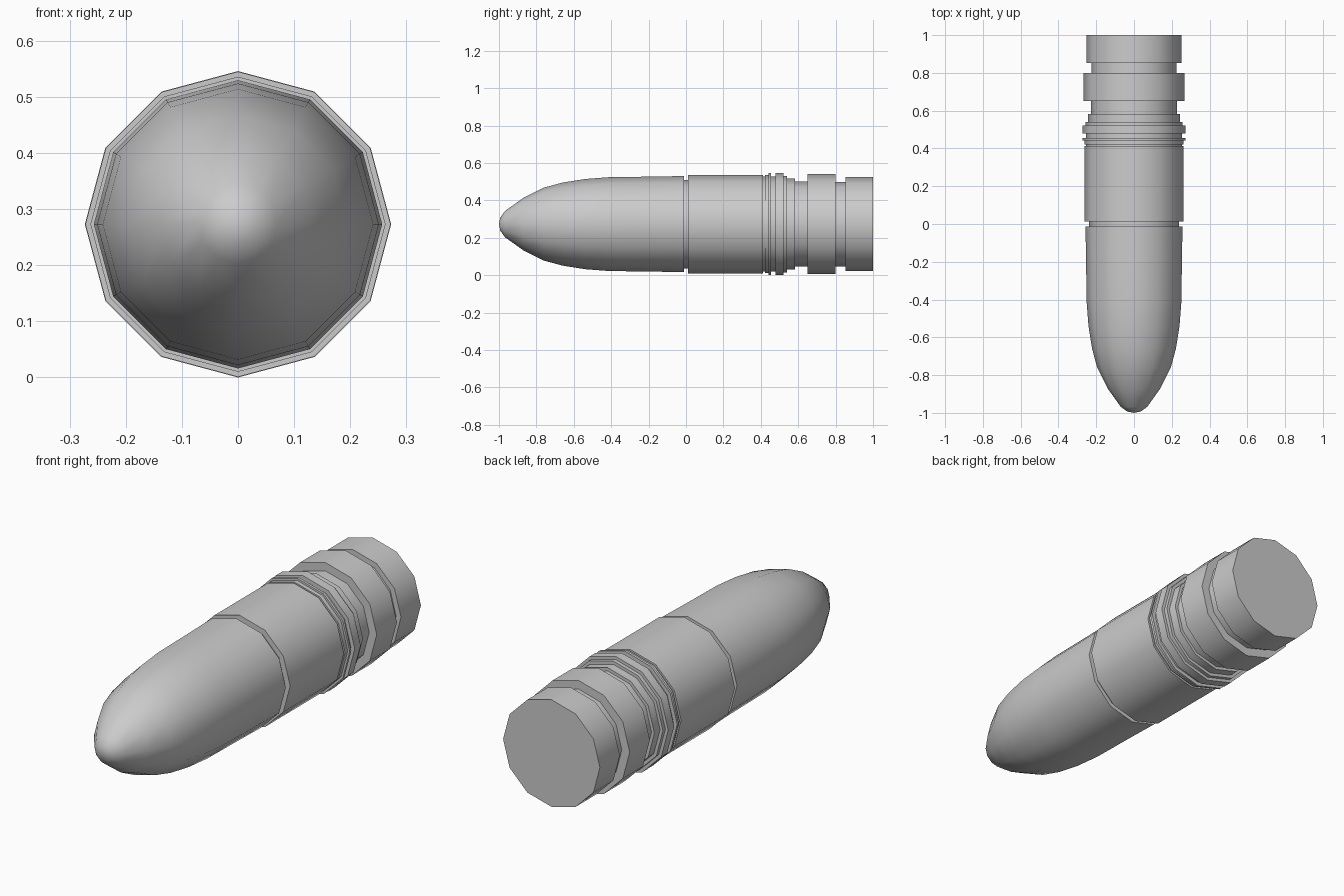
import bpy, bmesh
from math import sin, cos, pi, radians

if "Cube" in bpy.data.objects:
    bpy.data.objects.remove(bpy.data.objects["Cube"])

SIDES = 12
AXIS_Z = 0.273


def lathe(name, profile):
    """Spin (y, radius) points around the long axis; radius 0 makes a tip,
    and an end at y = 1 gets a flat cap."""
    bm = bmesh.new()
    rings = []
    for y, r in profile:
        if r == 0:
            rings.append([bm.verts.new((0, y, AXIS_Z))])
        else:
            rings.append([bm.verts.new((r * cos(2 * pi * i / SIDES), y,
                                        AXIS_Z + r * sin(2 * pi * i / SIDES)))
                          for i in range(SIDES)])
    for a, b in zip(rings, rings[1:]):
        for i in range(SIDES):
            j = (i + 1) % SIDES
            if len(a) == 1:
                bm.faces.new((a[0], b[j], b[i]))
            else:
                bm.faces.new((a[i], a[j], b[j], b[i]))
    if profile[-1][0] == 1.0:
        bm.faces.new(list(reversed(rings[-1])))
    # Consistent outward normals: each part should face away from the axis
    bmesh.ops.recalc_face_normals(bm, faces=bm.faces)
    score = sum(f.normal.x * f.calc_center_median().x +
                f.normal.z * (f.calc_center_median().z - AXIS_Z) for f in bm.faces)
    if score < 0:
        bmesh.ops.reverse_faces(bm, faces=bm.faces)
    mesh = bpy.data.meshes.new(name)
    bm.to_mesh(mesh)
    bm.free()
    ob = bpy.data.objects.new(name, mesh)
    bpy.context.collection.objects.link(ob)
    bpy.ops.object.select_all(action='DESELECT')
    ob.select_set(True)
    bpy.context.view_layer.objects.active = ob
    bpy.ops.object.shade_smooth_by_angle(angle=radians(40))
    return ob


def steps(bands, start_r, end_r):
    """Stepped profile from (y0, y1, radius) bands, with joining radii."""
    pts = [(bands[0][0], start_r)]
    for y0, y1, r in bands:
        pts += [(y0, r), (y1, r)]
    pts.append((bands[-1][1], end_r))
    return [p for i, p in enumerate(pts) if i == 0 or p != pts[i - 1]]


# Rounded nose, ending at the bottom of the seam groove
lathe("nose", [(-1, 0), (-0.993, 0.035), (-0.968, 0.07), (-0.87, 0.14),
               (-0.76, 0.195), (-0.66, 0.222), (-0.54, 0.241), (-0.41, 0.251),
               (-0.17, 0.254), (-0.012, 0.257), (-0.012, 0.237)])

# Seam groove and main casing
lathe("casing", steps([(-0.012, 0.012, 0.237), (0.012, 0.412, 0.263)], 0.237, 0.254))

# Ridged collar
lathe("collar", steps([(0.412, 0.422, 0.254), (0.422, 0.442, 0.262), (0.442, 0.454, 0.272),
                       (0.454, 0.478, 0.254), (0.478, 0.522, 0.273), (0.522, 0.54, 0.258),
                       (0.54, 0.582, 0.243)], 0.254, 0.228))

# Stepped tail with wide band and flat base
lathe("tail", steps([(0.582, 0.65, 0.228), (0.65, 0.80, 0.267),
                     (0.80, 0.852, 0.226), (0.852, 1.0, 0.252)], 0.228, 0.252))
